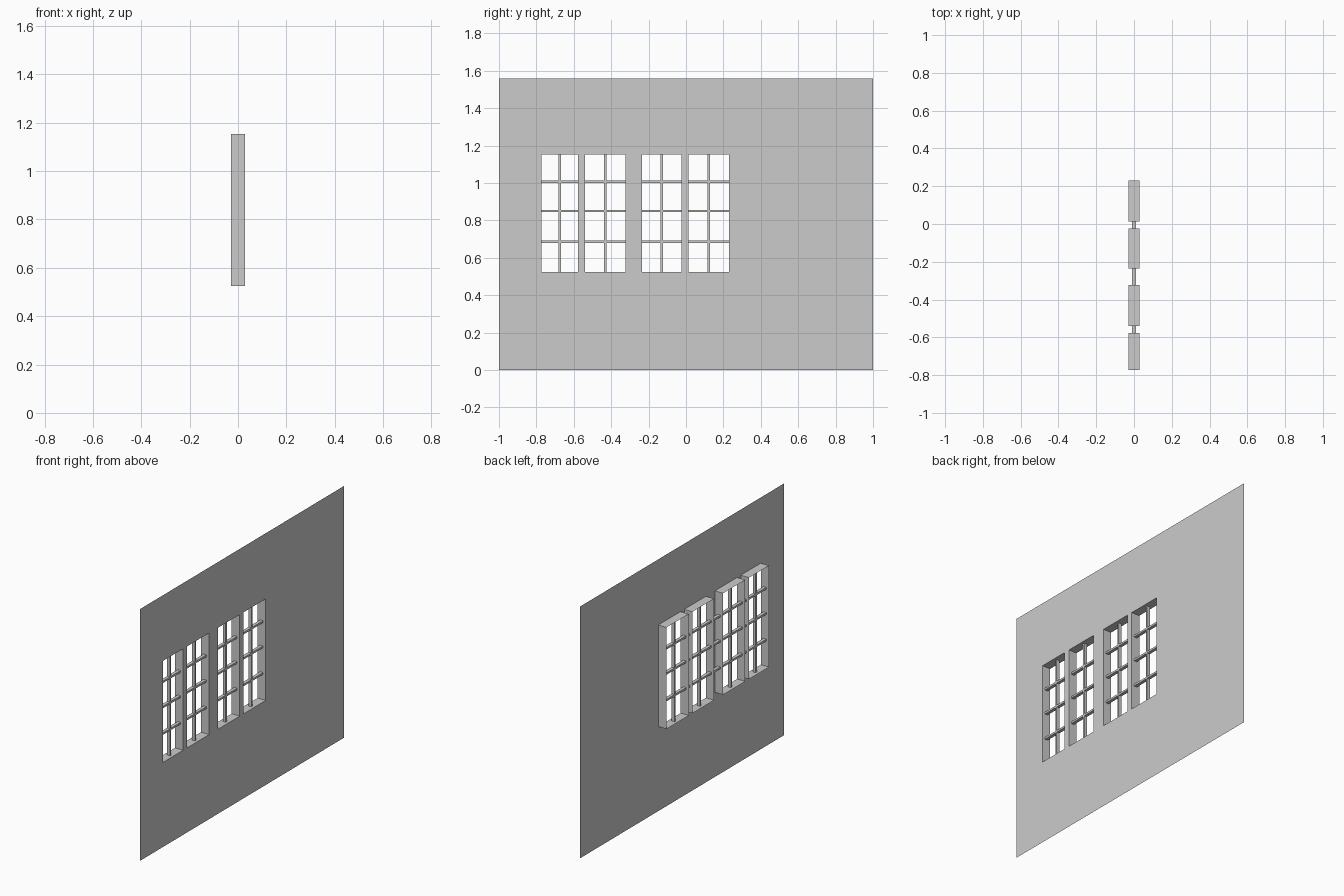
import bpy, bmesh

if "Cube" in bpy.data.objects:
    bpy.data.objects.remove(bpy.data.objects["Cube"])

DEPTH = 0.028
HEIGHT = 1.56
SILL, HEAD = 0.524, 1.153
WINDOWS = [(-0.772, -0.577), (-0.54, -0.323), (-0.235, -0.023), (0.013, 0.231)]
RAIL_HEIGHTS = [0.686, 0.851, 1.007]
BAR_X, BAR_W = 0.02, 0.012


def finish(name, bm):
    mesh = bpy.data.meshes.new(name)
    bm.to_mesh(mesh)
    bm.free()
    obj = bpy.data.objects.new(name, mesh)
    bpy.context.collection.objects.link(obj)
    return obj


def box(name, lo, hi):
    bm = bmesh.new()
    bmesh.ops.create_cube(bm, size=1)
    for v in bm.verts:
        v.co = [(a + b) / 2 + c * (b - a) for a, b, c in zip(lo, hi, v.co)]
    return finish(name, bm)


# Single-sheet wall with four openings, and reveals extruded from their rims
ys = [-1.0] + [y for w in WINDOWS for y in w] + [1.0]
zs = [0.0, SILL, HEAD, HEIGHT]
bm = bmesh.new()
grid = [[bm.verts.new((DEPTH, y, z)) for z in zs] for y in ys]
for i in range(len(ys) - 1):
    for j in range(3):
        if j == 1 and i % 2 == 1:
            continue
        bm.faces.new((grid[i][j], grid[i + 1][j], grid[i + 1][j + 1], grid[i][j + 1]))
rims = [e for e in bm.edges if e.is_boundary
        and all(abs(v.co.y) < 0.99 and 0.01 < v.co.z < HEIGHT - 0.01 for v in e.verts)]
result = bmesh.ops.extrude_edge_only(bm, edges=rims)
for v in result["geom"]:
    if isinstance(v, bmesh.types.BMVert):
        v.co.x = -DEPTH
finish("wall_with_window_reveals", bm)

# Upright glazing bar in the middle of each window
for n, (a, b) in enumerate(WINDOWS, 1):
    mid = (a + b) / 2
    box(f"upright_bar_{n}", (-BAR_X / 2, mid - BAR_W / 2, SILL),
        (BAR_X / 2, mid + BAR_W / 2, HEAD))

# Cross bars run continuously through all the windows
for n, z in enumerate(RAIL_HEIGHTS, 1):
    box(f"cross_bar_{n}", (-BAR_X / 2, WINDOWS[0][0], z - BAR_W / 2),
        (BAR_X / 2, WINDOWS[-1][1], z + BAR_W / 2))
